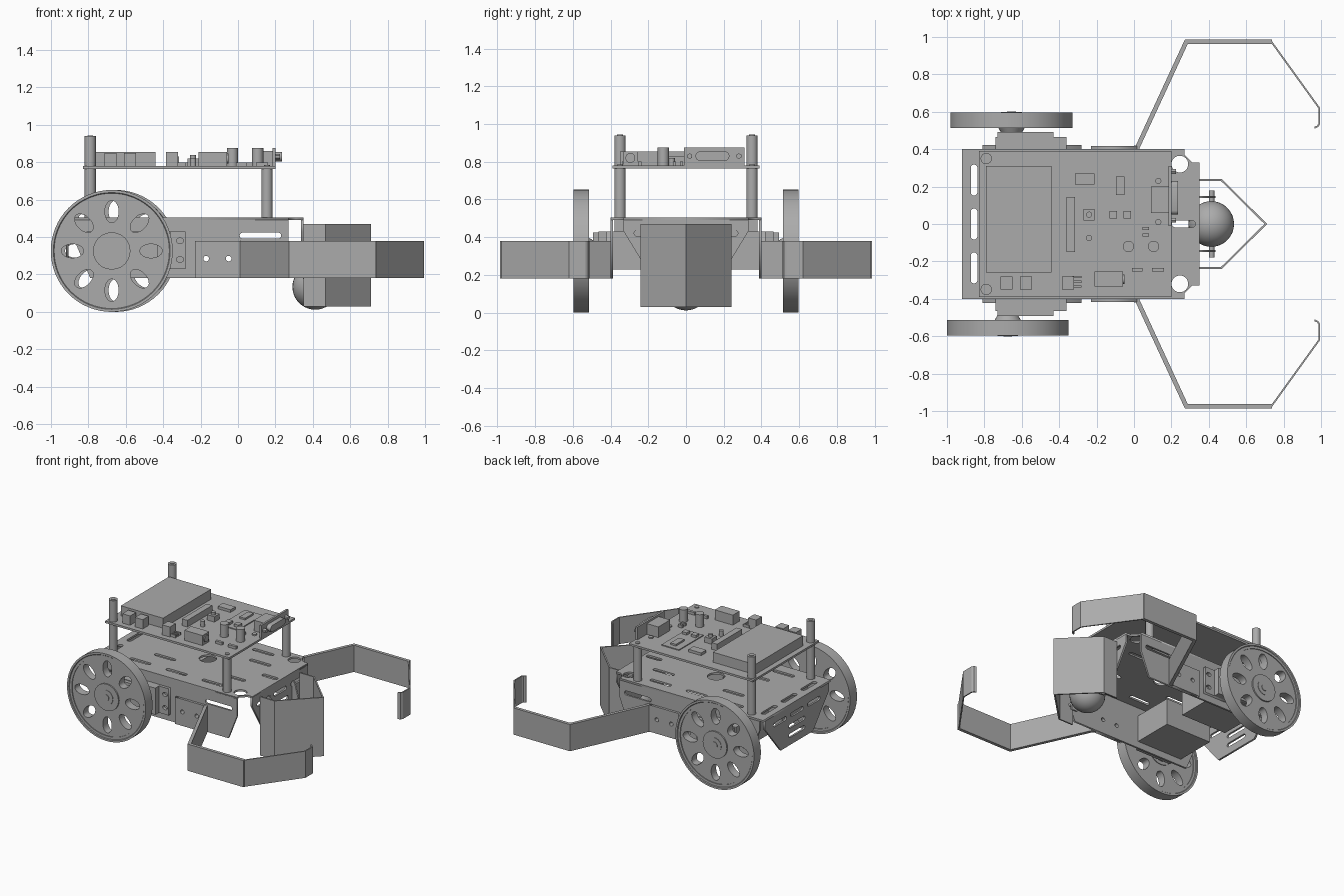
import bpy, bmesh
from math import cos, sin, pi, copysign
from mathutils import Matrix, Vector

cube = bpy.data.objects.get("Cube")
if cube:
    bpy.data.objects.remove(cube, do_unlink=True)

grey = bpy.data.materials.new("plain grey")
grey.use_nodes = True
colour = (0.41, 0.41, 0.41, 1)
grey.diffuse_color = colour
grey.node_tree.nodes["Principled BSDF"].inputs["Base Color"].default_value = colour

# Sheet orientations: local (u, v, thickness) to world
FLAT = Matrix.Identity(4)
ALONG_X = Matrix(((1, 0, 0, 0), (0, 0, -1, 0), (0, 1, 0, 0), (0, 0, 0, 1)))
ALONG_Y = Matrix(((0, 0, 1, 0), (1, 0, 0, 0), (0, 1, 0, 0), (0, 0, 0, 1)))


def add_mesh(name, mesh, smooth=False):
    ob = bpy.data.objects.new(name, mesh)
    bpy.context.collection.objects.link(ob)
    mesh.materials.clear()
    mesh.materials.append(grey)
    if smooth:
        bpy.ops.object.select_all(action='DESELECT')
        ob.select_set(True)
        bpy.context.view_layer.objects.active = ob
        bpy.ops.object.shade_smooth_by_angle(angle=pi / 6)
    return ob


def from_bm(name, bm, smooth=False):
    bmesh.ops.recalc_face_normals(bm, faces=bm.faces)
    mesh = bpy.data.meshes.new(name)
    bm.to_mesh(mesh)
    bm.free()
    return add_mesh(name, mesh, smooth)


def oval(cx, cy, a, b=None, straight=0, turn=0, n=20):
    """Circle, ellipse or slot outline."""
    b = b or a
    pts = []
    for i in range(n):
        t = 2 * pi * (i + 0.5) / n
        x, y = a * cos(t) + copysign(straight, cos(t)), b * sin(t)
        pts.append((cx + x * cos(turn) - y * sin(turn), cy + x * sin(turn) + y * cos(turn)))
    return pts


def sheet(name, outline, holes, thick, frame, at):
    """Flat sheet with cut holes."""
    cu = bpy.data.curves.new(name, 'CURVE')
    cu.dimensions = '2D'
    cu.fill_mode = 'BOTH'
    cu.extrude = thick / 2
    for loop in [outline] + holes:
        sp = cu.splines.new('POLY')
        sp.points.add(len(loop) - 1)
        for p, (u, v) in zip(sp.points, loop):
            p.co = (u, v, 0, 1)
        sp.use_cyclic_u = True
    tmp = bpy.data.objects.new(name, cu)
    bpy.context.collection.objects.link(tmp)
    deps = bpy.context.evaluated_depsgraph_get()
    mesh = bpy.data.meshes.new_from_object(tmp.evaluated_get(deps))
    bpy.data.objects.remove(tmp, do_unlink=True)
    mesh.transform(Matrix.Translation(at) @ frame)
    return add_mesh(name, mesh)


def box(name, x0, x1, y0, y1, z0, z1):
    bm = bmesh.new()
    bmesh.ops.create_cube(bm, size=1)
    for v in bm.verts:
        v.co = ((x0 + x1) / 2 + v.co.x * (x1 - x0),
                (y0 + y1) / 2 + v.co.y * (y1 - y0),
                (z0 + z1) / 2 + v.co.z * (z1 - z0))
    return from_bm(name, bm)


def rod(name, start, end, r, r2=None, sides=24):
    a, b = Vector(start), Vector(end)
    bm = bmesh.new()
    bmesh.ops.create_cone(bm, cap_ends=True, segments=sides, radius1=r,
                          radius2=r if r2 is None else r2, depth=(b - a).length)
    turn = (b - a).to_track_quat('Z', 'Y').to_matrix().to_4x4()
    bm.transform(Matrix.Translation((a + b) / 2) @ turn)
    return from_bm(name, bm, True)


def ribbon(name, path, z0, z1, thick):
    """Bent strip standing on edge."""
    bm = bmesh.new()
    rows = [[bm.verts.new((x, y, z)) for x, y in path] for z in (z0, z1)]
    for i in range(len(path) - 1):
        bm.faces.new((rows[0][i], rows[0][i + 1], rows[1][i + 1], rows[1][i]))
    ob = from_bm(name, bm)
    mod = ob.modifiers.new("thickness", 'SOLIDIFY')
    mod.thickness, mod.offset, mod.use_even_offset = thick, 0, True
    return ob


def ring(name, profile, centre, steps=64):
    """Revolve a closed (radius, width) profile round the y axis."""
    bm = bmesh.new()
    vs = [bm.verts.new((r, w, 0)) for r, w in profile]
    es = [bm.edges.new((v, vs[(i + 1) % len(vs)])) for i, v in enumerate(vs)]
    bmesh.ops.spin(bm, geom=vs + es, cent=(0, 0, 0), axis=(0, 1, 0), angle=2 * pi,
                   steps=steps, use_merge=True)
    bmesh.ops.remove_doubles(bm, verts=bm.verts, dist=0.0001)
    bm.transform(Matrix.Translation(centre))
    return from_bm(name, bm, True)


# Chassis top with slots and round holes
half = [(-0.92, 0.4), (0.27, 0.4), (0.27, 0.37), (0.31, 0.33), (0.35, 0.33)]
outline = half + [(x, -y) for x, y in reversed(half)]
holes = [oval(-0.855, y, 0.018, straight=0.065, turn=pi / 2) for y in (-0.235, 0, 0.235)]
holes += [oval(0.265, 0, 0.018, straight=0.045), oval(-0.25, 0, 0.06)]
for s in (1, -1):
    holes += [oval(0.245, 0.32 * s, 0.045)]
    holes += [oval(x, 0.3 * s, 0.016, straight=0.07) for x in (-0.6, -0.3, 0)]
    holes += [oval(x, 0.15 * s, 0.016, straight=0.07) for x in (-0.5, 0.08)]
sheet("chassis_top", outline, holes, 0.014, FLAT, (0, 0, 0.498))

# Tapered end flaps
for name, x, top in (("front_flap", 0.343, 0.33), ("rear_flap", -0.913, 0.38)):
    flap = [(-top, 0.5), (-top, 0.43), (-0.19, 0.2), (0.19, 0.2), (top, 0.43), (top, 0.5)]
    slots = [oval(y, 0.42, 0.015, straight=0.06) for y in (-0.2, 0, 0.2)]
    slots += [oval(0, z, 0.015, straight=0.08) for z in (0.27, 0.34)]
    sheet(name, flap, slots, 0.014, ALONG_Y, (x, 0, 0))

for s, side, wx in ((1, "left", -0.655), (-1, "right", -0.675)):
    # Side panel
    panel = [(-0.89, 0.5), (-0.89, 0.42), (-0.79, 0.18), (0.2, 0.18), (0.27, 0.36), (0.27, 0.5)]
    bolt_holes = [oval(x, 0.285, 0.015) for x in (-0.17, -0.05)]
    sheet(side + "_side_panel", panel, bolt_holes + [oval(0.12, 0.408, 0.016, straight=0.095)],
          0.014, ALONG_X, (0, 0.393 * s, 0))

    # Wheel drive motor
    ys = sorted((0.08 * s, 0.465 * s))
    box(side + "_motor", -0.74, -0.36, *ys, 0.23, 0.43)
    ys = sorted((0.46 * s, 0.492 * s))
    box(side + "_motor_gearbox", -0.73, -0.43, *ys, 0.235, 0.425)
    tab = [(-0.81, 0.23), (-0.28, 0.23), (-0.28, 0.43), (-0.81, 0.43)]
    sheet(side + "_motor_tab", tab,
          [oval(x, z, 0.02, 0.015) for x in (-0.31, -0.78) for z in (0.28, 0.38)],
          0.022, ALONG_X, (0, 0.411 * s, 0))

    # Wheel
    cz = 0.326
    spoke_holes = [oval(wx + 0.21 * cos(i * pi / 4), cz + 0.21 * sin(i * pi / 4),
                        0.06, 0.037, turn=i * pi / 4) for i in range(8)]
    sheet(side + "_wheel_disc", oval(wx, cz, 0.3, n=64), spoke_holes, 0.06, ALONG_X,
          (0, 0.555 * s, 0))
    ring(side + "_tyre", [(0.29, -0.036), (0.308, -0.036), (0.312, -0.041), (0.326, -0.041),
                          (0.326, 0.041), (0.312, 0.041), (0.308, 0.036), (0.29, 0.036)],
         (wx, 0.555 * s, cz))
    rod(side + "_wheel_hub", (wx, 0.52 * s, cz), (wx, 0.595 * s, cz), 0.1)
    rod(side + "_hub_cone", (wx, 0.488 * s, cz), (wx, 0.53 * s, cz), 0.055, 0.08)
    rod(side + "_hub_cap", (wx, 0.56 * s, cz), (wx, 0.598 * s, cz), 0.055)
    rod(side + "_axle_screw", (wx, 0.56 * s, cz), (wx, 0.602 * s, cz), 0.024)

    # Gripper arm
    base = [(-0.23, 0.18), (0.015, 0.18), (0.015, 0.38), (-0.23, 0.38)]
    sheet(side + "_arm_base", base, bolt_holes, 0.018, ALONG_X, (0, 0.409 * s, 0))
    thick_path = [(0, 0.409), (0.018, 0.409), (0.28, 0.975), (0.738, 0.975)]
    thin_path = [(0.732, 0.978), (0.99, 0.62), (0.99, 0.535), (0.982, 0.522), (0.965, 0.515)]
    ribbon(side + "_arm", [(x, y * s) for x, y in thick_path], 0.18, 0.38, 0.024)
    ribbon(side + "_arm_hook", [(x, y * s) for x, y in thin_path], 0.18, 0.38, 0.009)

    # Caster bracket
    ear = [(0.34, 0.44), (0.34, 0.2), (0.385, 0.08), (0.435, 0.08), (0.435, 0.2), (0.37, 0.44)]
    sheet(side + "_caster_ear", ear, [], 0.012, ALONG_X, (0, 0.145 * s, 0))
    rod(side + "_caster_pin", (0.415, 0.09 * s, 0.135), (0.415, 0.18 * s, 0.135), 0.015)

    # Posts between the decks
    rod(side + "_rear_post", (-0.79, 0.35 * s, 0.5), (-0.79, 0.35 * s, 0.94), 0.03)
    rod(side + "_rear_post_tip", (-0.79, 0.35 * s, 0.93), (-0.79, 0.35 * s, 0.944), 0.015)
    rod(side + "_front_post", (0.155, 0.35 * s, 0.5), (0.155, 0.35 * s, 0.77), 0.03)
    rod(side + "_front_post_screw", (0.155, 0.35 * s, 0.77), (0.155, 0.35 * s, 0.786), 0.016)

# Nose shield and caster ball
ribbon("nose_shield", [(0.35, 0.235), (0.467, 0.235), (0.705, 0), (0.467, -0.235),
                       (0.35, -0.235)], 0.03, 0.47, 0.01)
bm = bmesh.new()
bmesh.ops.create_uvsphere(bm, u_segments=32, v_segments=20, radius=0.122)
bm.transform(Matrix.Translation((0.413, 0, 0.134)))
from_bm("caster_ball", bm, True)

# Circuit board and its components
box("circuit_board", -0.83, 0.2, -0.39, 0.39, 0.765, 0.78)
top = 0.779
parts = {
    "prototype_block": (-0.79, -0.44, -0.26, 0.31, 0.855),
    "pin_socket": (-0.36, -0.315, -0.15, 0.145, 0.83),
    "chip_carrier": (-0.145, 0, 0, 0.29, 0.787),
    "main_chip": (-0.095, -0.05, 0.155, 0.255, 0.8),
    "rear_chip": (-0.315, -0.21, 0.21, 0.27, 0.8),
    "button": (-0.27, -0.21, 0.02, 0.08, 0.82),
    "first_small_chip": (-0.13, -0.09, 0.03, 0.07, 0.805),
    "second_small_chip": (-0.055, -0.015, 0.03, 0.07, 0.805),
    "power_jack": (-0.21, -0.06, -0.335, -0.255, 0.855),
    "first_terminal": (-0.715, -0.65, -0.35, -0.28, 0.85),
    "second_terminal": (-0.61, -0.545, -0.35, -0.28, 0.85),
    "switch": (-0.385, -0.32, -0.35, -0.28, 0.855),
    "first_resistor": (-0.01, 0.045, -0.255, -0.235, 0.8),
    "second_resistor": (0.095, 0.16, -0.255, -0.235, 0.8),
    "port_body": (0.09, 0.19, 0.06, 0.2, 0.86),
    "port_plate": (0.185, 0.2, -0.01, 0.31, 0.875),
}
for name, (x0, x1, y0, y1, z1) in parts.items():
    box(name, x0, x1, y0, y1, top, z1)
sheet("port_shell", oval(0.14, 0.83, 0.025, straight=0.065), [], 0.05, ALONG_Y, (0.21, 0, 0))
rod("jack_rim", (-0.07, -0.295, 0.82), (-0.052, -0.295, 0.82), 0.026)
rod("button_cap", (-0.24, 0.05, top), (-0.24, 0.05, 0.84), 0.016)
rod("lamp", (-0.24, -0.075, top), (-0.24, -0.075, 0.82), 0.016)
for i in range(3):
    z = -0.34 + 0.025 * i
    box("switch_pin_%d" % i, -0.33, -0.28, z, z + 0.012, top, 0.8)
for x in (-0.03, 0.105):
    rod("capacitor", (x, -0.12, top), (x, -0.12, 0.875), 0.03)
for y in (0.02, 0.28):
    rod("port_screw", (0.19, y, 0.83), (0.225, y, 0.83), 0.015, sides=6)
for y in (-0.025, -0.06):
    box("small_resistor", 0.045, 0.08, y - 0.008, y + 0.008, top, 0.8)
for y in (0.01, 0.23):
    rod("board_stud", (0.13, y, top), (0.13, y, 0.79), 0.016)
